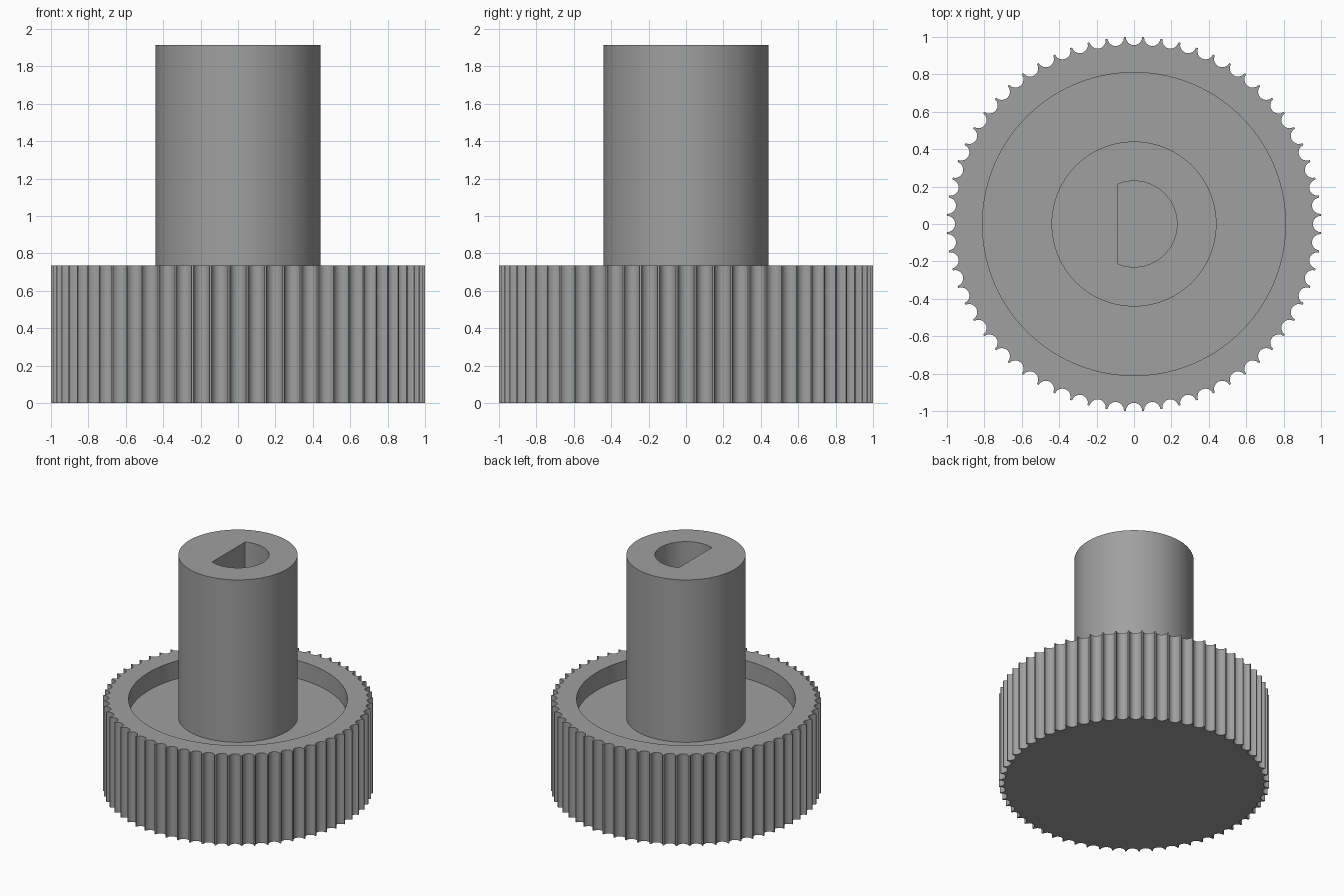
import bpy, bmesh, math
from mathutils import Matrix, Vector

if "Cube" in bpy.data.objects:
    bpy.data.objects.remove(bpy.data.objects["Cube"])

RIM_TOP, FLOOR, SHAFT_TOP = 0.735, 0.588, 1.915
POCKET_R, SHAFT_R, BORE_R, FLAT_X = 0.81, 0.441, 0.23, -0.085
GROOVES, GROOVE_R = 64, 0.044

grey = bpy.data.materials.new("mid grey")
grey.diffuse_color = (0.35, 0.35, 0.35, 1)
grey.use_nodes = True
grey.node_tree.nodes["Principled BSDF"].inputs["Base Color"].default_value = grey.diffuse_color


def circle(radius, angles):
    return [(radius * math.cos(a), radius * math.sin(a)) for a in angles]


def loft(name, rings, cap_start=False, cap_end=False):
    """Skin a list of (outline, z) rings that share one point count."""
    bm = bmesh.new()
    loops = [[bm.verts.new((x, y, z)) for x, y in pts] for pts, z in rings]
    n = len(loops[0])
    for a, b in zip(loops, loops[1:]):
        for i in range(n):
            j = (i + 1) % n
            bm.faces.new((a[i], a[j], b[j], b[i]))
    if cap_start:
        bm.faces.new(loops[0][::-1])
    if cap_end:
        bm.faces.new(loops[-1])
    mesh = bpy.data.meshes.new(name)
    bm.to_mesh(mesh)
    bm.free()
    mesh.materials.append(grey)
    obj = bpy.data.objects.new(name, mesh)
    bpy.context.collection.objects.link(obj)
    bpy.ops.object.select_all(action='DESELECT')
    obj.select_set(True)
    bpy.context.view_layer.objects.active = obj
    bpy.ops.object.shade_smooth_by_angle(angle=math.radians(32))
    return obj


# Knurled outline: round scallops cut into a unit circle
t_end = math.acos(GROOVE_R / 2)
steps = 8
outline = []
for k in range(GROOVES):
    turn = Matrix.Rotation(k * math.tau / GROOVES, 2)
    for i in range(steps + 1):
        t = t_end * (2 * i / steps - 1)
        p = turn @ Vector((1 - GROOVE_R * math.cos(t), GROOVE_R * math.sin(t)))
        outline.append((p.x, p.y))
rim_angles = [math.atan2(y, x) for x, y in outline]

# Knob body with a shallow pocket around the shaft
loft("knurled_knob", [
    (outline, 0), (outline, RIM_TOP),
    (circle(POCKET_R, rim_angles), RIM_TOP),
    (circle(POCKET_R, rim_angles), FLOOR),
    (circle(SHAFT_R - 0.002, rim_angles), FLOOR)], cap_start=True)

# Shaft with a D-shaped blind bore; two angles snap to the bore corners
n = 128
angles = [i * math.tau / n for i in range(n)]
corner = math.acos(FLAT_X / BORE_R)
for c in (corner, math.tau - corner):
    angles[round(c * n / math.tau)] = c
d_bore = []
for a in angles:
    on_flat = corner < a < math.tau - corner
    r = FLAT_X / math.cos(a) if on_flat else BORE_R
    d_bore.append((r * math.cos(a), r * math.sin(a)))
shaft_ring = circle(SHAFT_R, angles)
loft("shaft", [(shaft_ring, FLOOR), (shaft_ring, SHAFT_TOP),
               (d_bore, SHAFT_TOP), (d_bore, FLOOR)], cap_end=True)
